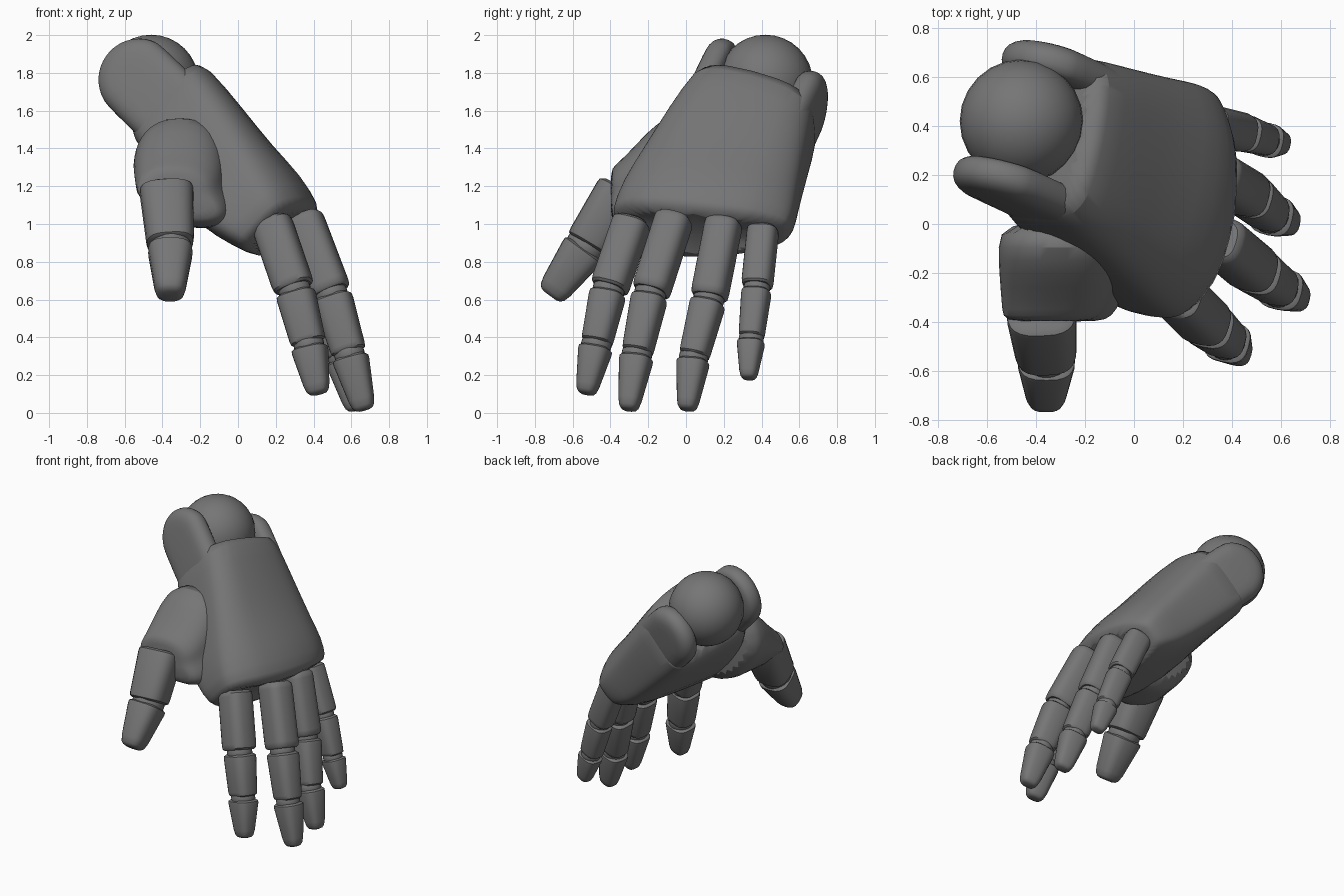
import bpy, bmesh, math
from mathutils import Vector

if "Cube" in bpy.data.objects:
    bpy.data.objects.remove(bpy.data.objects["Cube"])

grey = bpy.data.materials.new("dark grey")
grey.diffuse_color = (0.18, 0.18, 0.18, 1)
grey.use_nodes = True
grey.node_tree.nodes["Principled BSDF"].inputs["Base Color"].default_value = grey.diffuse_color

# Hand frame: origin at the wrist ball, axes along the hand, across it, out of its back
ORIGIN = Vector((-0.46, 0.42, 1.75))
ALONG = Vector((0.667, -0.315, -0.676)).normalized()
ACROSS = Vector((0.26, 0.947, -0.18)).normalized()
BACK = ALONG.cross(ACROSS).normalized()


def local(t, l, n):
    return ORIGIN + ALONG * t + ACROSS * l + BACK * n


def squircle(e, count=24):
    """Unit points of a rounded square; lower e is squarer."""
    pts = []
    for i in range(count):
        a = 2 * math.pi * i / count
        c, s = math.cos(a), math.sin(a)
        pts.append((math.copysign(abs(c) ** e, c), math.copysign(abs(s) ** e, s)))
    return pts


def loft(name, rings, subdiv=0, angle=40):
    bm = bmesh.new()
    rows = [[bm.verts.new(p) for p in r] for r in rings]
    m = len(rows[0])
    for a, b in zip(rows, rows[1:]):
        for i in range(m):
            j = (i + 1) % m
            bm.faces.new((a[i], a[j], b[j], b[i]))
    bm.faces.new(rows[0])
    bm.faces.new(rows[-1])
    bmesh.ops.recalc_face_normals(bm, faces=bm.faces)
    mesh = bpy.data.meshes.new(name)
    bm.to_mesh(mesh)
    bm.free()
    ob = bpy.data.objects.new(name, mesh)
    bpy.context.collection.objects.link(ob)
    if subdiv:
        mod = ob.modifiers.new("smooth", "SUBSURF")
        mod.levels = mod.render_levels = subdiv
    finish(ob, angle)
    return ob


def finish(ob, angle=40):
    ob.data.materials.append(grey)
    bpy.ops.object.select_all(action='DESELECT')
    ob.select_set(True)
    bpy.context.view_layer.objects.active = ob
    bpy.ops.object.shade_smooth_by_angle(angle=math.radians(angle))


def ball(name, centre, r):
    bpy.ops.mesh.primitive_uv_sphere_add(segments=24, ring_count=16, radius=r, location=centre)
    ob = bpy.context.object
    ob.name = name
    finish(ob)


# Wrist ball
ball("wrist_ball", ORIGIN, 0.252)

# Palm: along, back corners (thumb, little), palm corners (little, thumb), bulge, knuckle skew
sections = [
    (0.15, (-.30, .23), (.31, .17), (.31, -.25), (-.30, -.23), .05, 0),
    (0.19, (-.34, .26), (.35, .19), (.35, -.28), (-.34, -.26), .05, 0),
    (0.45, (-.39, .25), (.39, .16), (.38, -.27), (-.40, -.32), .05, 0),
    (0.75, (-.45, .19), (.44, .12), (.42, -.26), (-.45, -.37), .07, 0),
    (0.92, (-.49, .14), (.47, .10), (.45, -.23), (-.50, -.34), .11, .5),
    (1.06, (-.49, .09), (.47, .06), (.44, -.17), (-.48, -.28), .11, 1),
    (1.10, (-.46, .06), (.45, .04), (.42, -.14), (-.45, -.25), .10, 1),
]
rings = []
for t, A, B, C, D, bulge, skew in sections:
    A, B, C, D = map(Vector, (A, B, C, D))
    ring = []
    for s, v in squircle(0.45, 32):
        fs, fv = (s + 1) / 2, (v + 1) / 2
        p = D.lerp(C, fs).lerp(A.lerp(B, fs), fv)
        arch = 1 - s * s
        ring.append(local(t + skew * (-0.15 * p.x + 0.08 * arch), p.x, p.y + bulge * arch * fv))
    rings.append(ring)
loft("palm", rings, 1)

# Wrist lugs either side of the ball: rounded plates running into the palm
for name, side, t0, n0, r in (("front_wrist_lug", -1, .02, -.02, .22), ("rear_wrist_lug", 1, .115, -.03, .215)):
    rings = []
    for off, k in ((.19, .8), (.22, .95), (.27, 1), (.31, .93), (.335, .75), (.345, .5)):
        ring = []
        for i in range(32):
            a = 2 * math.pi * i / 32
            c, s = math.cos(a), math.sin(a)
            stretch = .25 if c > 0 else 0
            ring.append(local(t0 + r * k * c + stretch, side * off, n0 + r * k * s))
        rings.append(ring)
    loft(name, rings, 1, 60)

# Thumb root: y, x, z, half width, half height; the underside leans toward the palm
root = [(.02, -.30, 1.28, .25, .29), (-.10, -.31, 1.275, .25, .30), (-.20, -.31, 1.235, .245, .26),
        (-.32, -.32, 1.17, .225, .19), (-.38, -.34, 1.16, .20, .15), (-.40, -.35, 1.16, .16, .12)]
loft("thumb_root", [[Vector((x + rx * c + .13 * max(0, -s), y, z + rz * s)) for c, s in squircle(.85)]
                    for y, x, z, rx, rz in root], 1)


def segment(name, p, q, side, w0, d0, w1, d1, tip=False):
    """A rounded, tapering finger link from p to q."""
    axis = (q - p).normalized()
    side = (side - axis * side.dot(axis)).normalized()
    up = axis.cross(side)
    profile = [(0, .8), (.04, .97), (.1, 1), (.5, 1)]
    profile += [(.8, 1), (.93, .92), (.98, .75), (1, .5)] if tip else [(.9, 1), (.97, .97), (1, .85)]
    rings = []
    for f, k in profile:
        c0 = p.lerp(q, f)
        w, d = (w0 + (w1 - w0) * f) * k, (d0 + (d1 - d0) * f) * k
        rings.append([c0 + side * w * c + up * d * s for c, s in squircle(.7)])
    loft(name, rings)


def digit(name, pts, side, sizes):
    """Links between successive joints, with a ball in each joint."""
    pts = [Vector(p) for p in pts]
    last = len(pts) - 2
    for i, (p, q) in enumerate(zip(pts, pts[1:])):
        (w0, d0), (w1, d1) = sizes[i]
        gap = (q - p).normalized() * 0.012
        end = q if i == last else q - gap
        segment(f"{name}_link_{i + 1}", p + gap, end, side, w0, d0, w1, d1, i == last)
        if i:
            ball(f"{name}_joint_{i}", p, min(w0, d0) * 0.9)


def sizes(k):
    return [((.10 * k, .108 * k), (.10 * k, .108 * k)),
            ((.095 * k, .104 * k), (.08 * k, .092 * k)),
            ((.09 * k, .098 * k), (.052 * k, .06 * k))]


# Four fingers
digit("index_finger", [(.17, -.28, 1.03), (.30, -.41, .65), (.375, -.475, .36), (.425, -.53, .10)], ACROSS, sizes(1))
digit("middle_finger", [(.335, -.055, 1.05), (.495, -.19, .63), (.59, -.26, .31), (.668, -.305, .015)], ACROSS, sizes(1))
digit("ring_finger", [(.325, .205, 1.03), (.465, .12, .60), (.555, .04, .29), (.63, .005, .015)], ACROSS, sizes(.97))
digit("little_finger", [(.295, .41, .99), (.435, .375, .66), (.53, .345, .39), (.60, .33, .18)], ACROSS, sizes(.82))

# Thumb
digit("thumb", [(-.38, -.34, 1.20), (-.358, -.53, .88), (-.36, -.72, .62)], Vector((1, 0, 0)),
      [((.145, .125), (.125, .12)), ((.122, .122), (.075, .08))])
